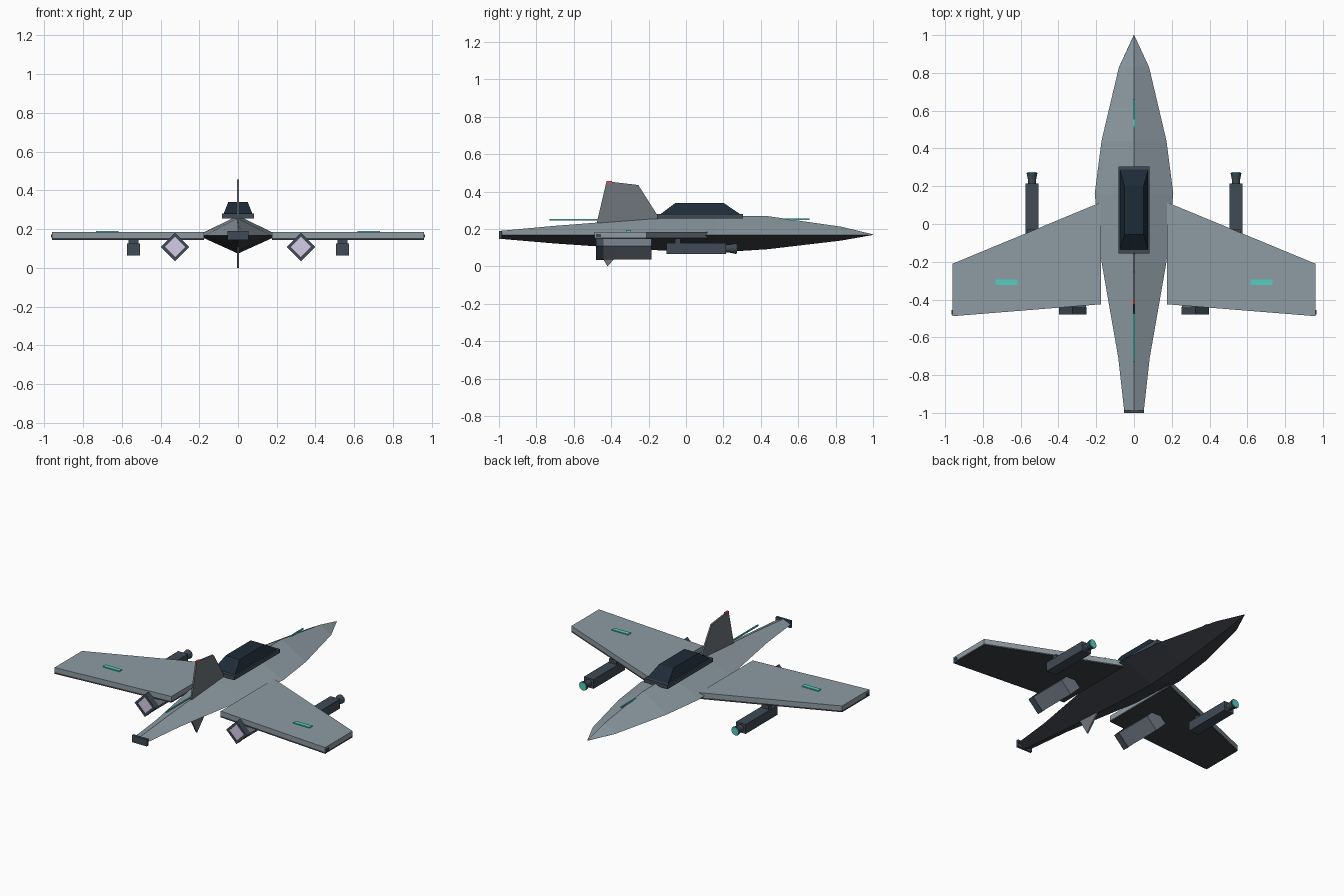
import bpy, bmesh, math
from mathutils import Matrix

if "Cube" in bpy.data.objects:
    bpy.data.objects.remove(bpy.data.objects["Cube"])


def mat(name, r, g, b):
    m = bpy.data.materials.new(name)
    m.diffuse_color = (r, g, b, 1)
    m.use_nodes = True
    m.node_tree.nodes["Principled BSDF"].inputs["Base Color"].default_value = m.diffuse_color
    return m


HULL = mat("hull_grey", .27, .33, .37)
DARK = mat("underside_dark", .045, .05, .06)
GUN = mat("gunmetal", .05, .07, .09)
ENGINE = mat("engine_grey", .17, .20, .24)
FIN = mat("fin_grey", .16, .18, .20)
GLASS = mat("canopy_glass", .012, .025, .04)
TEAL = mat("teal_light", .08, .62, .52)
GLOW = mat("exhaust_glow", .66, .60, .80)
RED = mat("red_light", .8, .08, .08)


def loft(name, rings, material, bottom=None):
    """Skin a list of equal-length rings; faces pointing down may take a second material."""
    bm = bmesh.new()
    vs = [[bm.verts.new(p) for p in r] for r in rings]
    n = len(rings[0])
    for a, b in zip(vs, vs[1:]):
        for i in range(n):
            j = (i + 1) % n
            bm.faces.new((a[i], a[j], b[j], b[i]))
    bm.faces.new(vs[0])
    bm.faces.new(vs[-1])
    bmesh.ops.recalc_face_normals(bm, faces=bm.faces)
    me = bpy.data.meshes.new(name)
    me.materials.append(material)
    if bottom:
        me.materials.append(bottom)
        for f in bm.faces:
            f.normal_update()
            f.material_index = int(f.normal.z < -.2)
    bm.to_mesh(me)
    bm.free()
    ob = bpy.data.objects.new(name, me)
    bpy.context.collection.objects.link(ob)
    return ob


def rect(x, hx, y0, y1, z):
    return [(x - hx, y0, z), (x + hx, y0, z), (x + hx, y1, z), (x - hx, y1, z)]


def box(name, x, hx, y0, y1, z0, z1, material):
    return loft(name, [rect(x, hx, y0, y1, z0), rect(x, hx, y0, y1, z1)], material)


def fin(name, profile, half, material):
    return loft(name, [[(x, y, z) for y, z in profile] for x in (-half, half)], material)


def tube(name, x, z, stations, sides, material, turn=0):
    """Stacked circles along y given as (y, radius)."""
    rings = [[(x + r * math.cos(turn + math.tau * i / sides), y,
               z + r * math.sin(turn + math.tau * i / sides)) for i in range(sides)]
             for y, r in stations]
    return loft(name, rings, material)


# Fuselage: diamond sections (y, half width, top, bottom)
sections = [(-.99, .052, .190, .147), (-.71, .083, .216, .123), (-.2, .172, .255, .088),
            (.16, .208, .270, .074), (.44, .172, .268, .092), (.83, .08, .212, .138),
            (1.0, .001, .171, .169)]
loft("fuselage", [[(w, y, .168), (0, y, t), (-w, y, .168), (0, y, b)]
                  for y, w, t, b in sections], HULL, DARK)
box("tail_cap", 0, .053, -1.0, -.985, .145, .19, GUN)

# Canopy frame and glass
box("canopy_frame", 0, .083, -.155, .305, .255, .28, GUN)
loft("canopy_glass", [rect(0, .074, -.135, .288, .28), rect(0, .05, -.055, .2, .34)], GLASS)

# Vertical fins
fin("tail_fin", [(-.48, .22), (-.425, .455), (-.255, .435), (-.135, .245)], .005, FIN)
fin("ventral_fin", [(-.49, .12), (-.42, 0), (-.31, .12)], .005, FIN)
box("fin_light", 0, .006, -.425, -.395, .443, .457, RED)

# Spine light strips
box("rear_spine_light", 0, .004, -.73, -.31, .244, .252, TEAL)
box("front_spine_light", 0, .004, .3, .66, .248, .256, TEAL)

for s, side in ((-1, "left"), (1, "right")):
    # Wing with dark lower skin
    plan = [(.175, .115), (.96, -.21), (.96, -.488), (.175, -.425)]
    for part, z0, z1, m in (("wing", .155, .185, HULL), ("wing_underside", .145, .155, DARK)):
        loft(f"{side}_{part}", [[(s * x, y, z) for x, y in plan] for z in (z0, z1)], m)
    box(f"{side}_wing_light", s * .675, .058, -.322, -.294, .184, .191, TEAL)
    box(f"{side}_tip_light", s * .961, .004, -.48, -.455, .158, .172, GUN)

    # Engine: square tube on edge, with recessed glowing exhaust
    ex, ez = s * .325, .108
    tube(f"{side}_engine", ex, ez, [(-.45, .052), (-.47, .055), (-.47, .07), (-.185, .07)],
         4, ENGINE)
    tube(f"{side}_nozzle", ex, ez, [(-.465, .052), (-.48, .052), (-.48, .073), (-.44, .073)],
         4, GUN)
    tube(f"{side}_exhaust", ex, ez, [(-.477, .052), (-.46, .052)], 4, GLOW)

    # Underwing gun pod
    gx = s * .54
    box(f"{side}_gun_body", gx, .034, -.105, .215, .065, .125, GUN)
    box(f"{side}_gun_pylon", gx, .026, -.06, -.03, .12, .15, GUN)
    tube(f"{side}_gun_barrel", gx, .095, [(.21, .022), (.235, .022), (.27, .029)], 12, GUN)
    tube(f"{side}_gun_muzzle", gx, .095, [(.265, .024), (.274, .024)], 12, TEAL)
